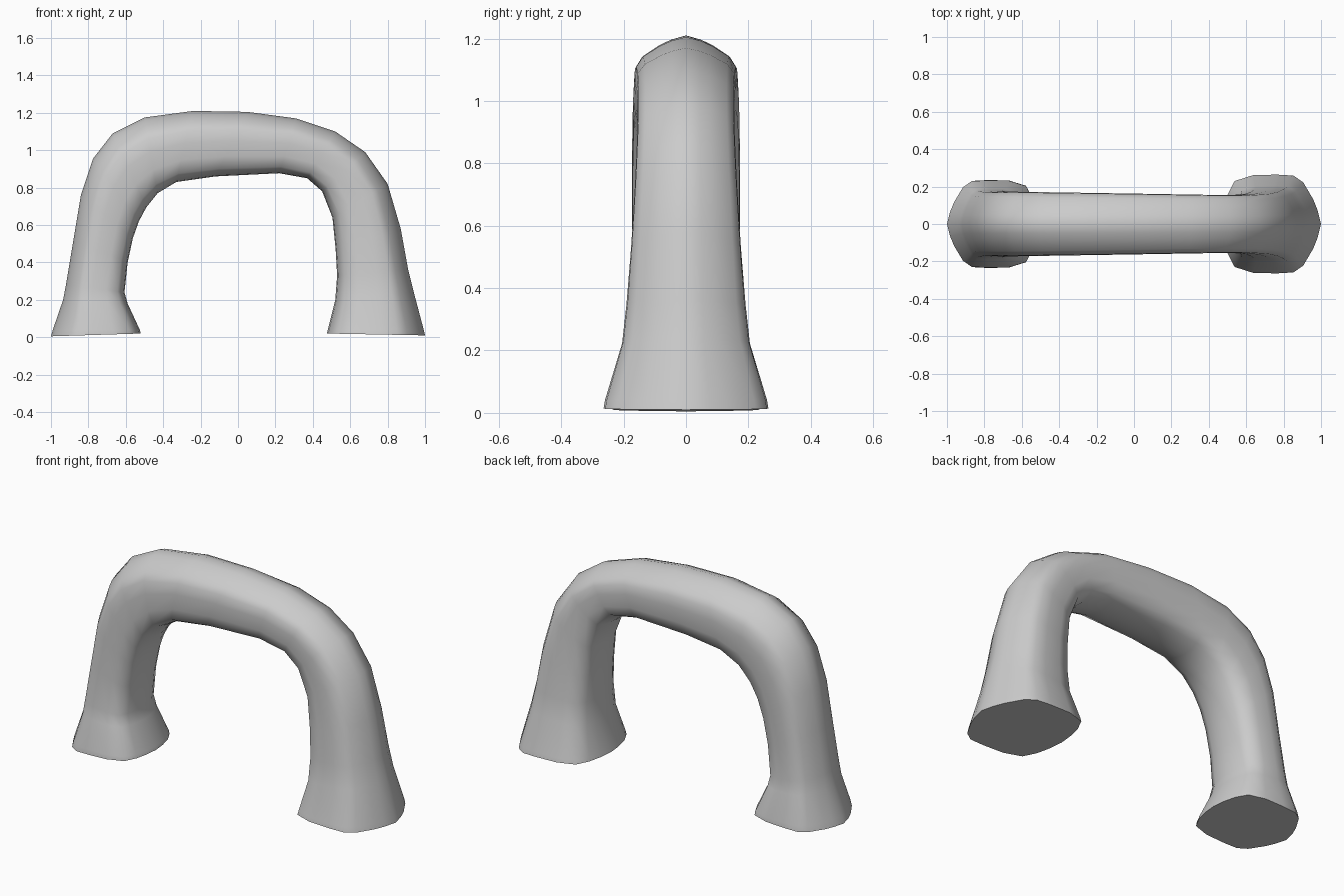
import bpy, bmesh

# Stations along the arch, left foot to right foot:
# outer x, outer z, inner x, inner z, half width in y
stations = [
    (-1.00, 0.005, -0.52, 0.02, 0.235),
    (-0.99, 0.04, -0.525, 0.04, 0.233),
    (-0.935, 0.20, -0.59, 0.18, 0.19),
    (-0.92, 0.28, -0.607, 0.24, 0.18),
    (-0.88, 0.52, -0.59, 0.40, 0.173),
    (-0.84, 0.76, -0.562, 0.53, 0.173),
    (-0.775, 0.955, -0.53, 0.62, 0.173),
    (-0.67, 1.09, -0.49, 0.695, 0.172),
    (-0.50, 1.175, -0.43, 0.77, 0.17),
    (-0.24, 1.21, -0.33, 0.83, 0.167),
    (0.05, 1.205, -0.12, 0.86, 0.163),
    (0.31, 1.17, 0.22, 0.877, 0.158),
    (0.52, 1.10, 0.37, 0.85, 0.155),
    (0.68, 0.99, 0.45, 0.78, 0.156),
    (0.80, 0.82, 0.505, 0.64, 0.163),
    (0.87, 0.58, 0.522, 0.47, 0.176),
    (0.91, 0.36, 0.53, 0.33, 0.191),
    (0.94, 0.24, 0.52, 0.20, 0.205),
    (0.993, 0.04, 0.48, 0.04, 0.26),
    (1.00, 0.01, 0.475, 0.02, 0.264),
]

# Half cross-section: depth from outer to inner side, share of half width
half = [(0, 0), (0.035, 0.28), (0.08, 0.5), (0.18, 0.84), (0.28, 0.98), (0.45, 1),
        (0.69, 0.99), (0.88, 0.87), (0.95, 0.6), (0.985, 0.3), (1, 0)]
section = half + [(u, -v) for u, v in reversed(half[1:-1])]

# Arched tube with flared feet
bm = bmesh.new()
rings = []
for ox, oz, ix, iz, w in stations:
    rings.append([bm.verts.new((ox + (ix - ox) * u, w * v, oz + (iz - oz) * u))
                  for u, v in section])
n = len(section)
for a, b in zip(rings, rings[1:]):
    for i in range(n):
        j = (i + 1) % n
        bm.faces.new((a[i], a[j], b[j], b[i]))
# Flat soles
bm.faces.new(rings[0])
bm.faces.new(rings[-1])
bmesh.ops.recalc_face_normals(bm, faces=bm.faces[:])

mesh = bpy.data.meshes.new("arched_handle")
bm.to_mesh(mesh)
bm.free()
handle = bpy.data.objects.new("arched_handle", mesh)
bpy.context.collection.objects.link(handle)
bpy.context.view_layer.objects.active = handle
handle.select_set(True)
bpy.ops.object.shade_smooth_by_angle(angle=0.9)
